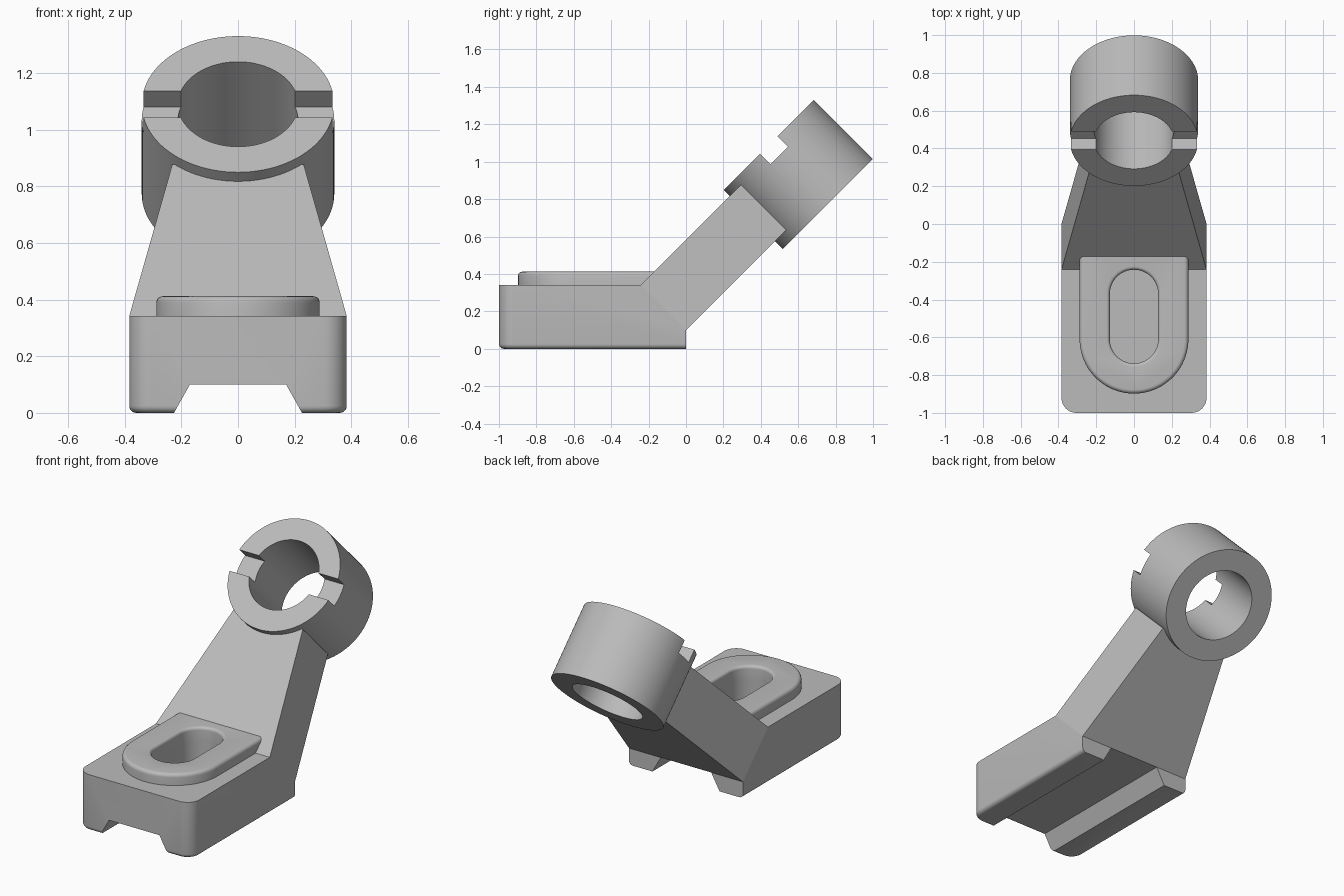
import bpy, bmesh, math
from mathutils import Matrix

cube = bpy.data.objects.get("Cube")
if cube:
    bpy.data.objects.remove(cube, do_unlink=True)

grey = bpy.data.materials.new("cast grey")
grey.use_nodes = True
COLOUR = (0.5, 0.5, 0.5, 1)
grey.diffuse_color = COLOUR
grey.node_tree.nodes["Principled BSDF"].inputs["Base Color"].default_value = COLOUR


def finish(bm, name):
    """Turn a bmesh into a named grey object."""
    bmesh.ops.recalc_face_normals(bm, faces=bm.faces[:])
    mesh = bpy.data.meshes.new(name)
    bm.to_mesh(mesh)
    bm.free()
    mesh.materials.append(grey)
    ob = bpy.data.objects.new(name, mesh)
    bpy.context.collection.objects.link(ob)
    return ob


def loft(loops):
    """Closed solid through matching loops of 3D points."""
    bm = bmesh.new()
    rings = [[bm.verts.new(p) for p in loop] for loop in loops]
    n = len(rings[0])
    bm.faces.new(rings[0])
    bm.faces.new(rings[-1])
    for a, b in zip(rings, rings[1:]):
        for i in range(n):
            bm.faces.new((a[i], a[(i + 1) % n], b[(i + 1) % n], b[i]))
    bmesh.ops.recalc_face_normals(bm, faces=bm.faces[:])
    return bm


def arc(cx, cy, r, start, end, steps):
    """Points on an arc, angles in degrees."""
    angles = [math.radians(start + (end - start) * i / steps) for i in range(steps + 1)]
    return [(cx + r * math.cos(a), cy + r * math.sin(a)) for a in angles]


def prism(outline, z0, z1):
    return loft([[(x, y, z) for x, y in outline] for z in (z0, z1)])


def round_rim(bm, z, back_y, radius):
    """Round the edges lying at height z, leaving the back edge sharp."""
    edges = [e for e in bm.edges
             if all(abs(v.co.z - z) < 1e-5 for v in e.verts)
             and not all(abs(v.co.y - back_y) < 1e-5 for v in e.verts)]
    bmesh.ops.bevel(bm, geom=edges, offset=radius, segments=5, profile=0.5, affect='EDGES')


def cut(ob, cutter):
    mod = ob.modifiers.new("cut", 'BOOLEAN')
    mod.operation = 'DIFFERENCE'
    mod.solver = 'EXACT'
    mod.object = cutter
    bpy.context.view_layer.objects.active = ob
    bpy.ops.object.modifier_apply(modifier=mod.name)


HALF, TOP, CHANNEL = 0.384, 0.342, 0.1
FOLD = CHANNEL - TOP          # y where the arm leaves the top of the foot

# Foot block with rounded front corners and a softened underside
outline = (arc(-HALF + 0.08, -0.92, 0.08, 180, 270, 10)
           + arc(HALF - 0.08, -0.92, 0.08, 270, 360, 10)
           + [(HALF, 0), (-HALF, 0)])
bm = prism(outline, 0, TOP)
round_rim(bm, 0, 0, 0.025)
foot = finish(bm, "foot")

# Raised pad, round at the front and running into the arm at the back
bm = prism(arc(0, -0.61, 0.288, 180, 360, 40) + [(0.288, -0.12), (-0.288, -0.12)],
           TOP - 0.02, 0.412)
round_rim(bm, 0.412, -0.12, 0.022)
pad = finish(bm, "raised_pad")

# Cutters: trapezoid channel, sloped back of the foot, blind slot with a flared rim
channel = [(-0.282, -0.1), (0.282, -0.1), (0.17, CHANNEL), (-0.17, CHANNEL)]
channel_cutter = finish(loft([[(x, y, z) for x, z in channel] for y in (-1.2, 0.2)]),
                        "channel_cutter")
slope = [(FOLD, TOP), (0, CHANNEL), (0.3, CHANNEL - 0.3), (0.3, 0.9), (FOLD - 0.4, TOP + 0.4)]
slope_cutter = finish(loft([[(x, y, z) for y, z in slope] for x in (-1, 1)]), "slope_cutter")


def slot_loop(r, z):
    pts = arc(0, -0.61, r, 180, 360, 24) + arc(0, -0.37, r, 0, 180, 24)
    return [(x, y, z) for x, y in pts]


R, F = 0.128, 0.018
loops = [slot_loop(R, 0.2)]
for i in range(6):
    a = math.radians(90 * i / 5)
    loops.append(slot_loop(R + F * (1 - math.cos(a)), 0.412 - F + F * math.sin(a)))
loops.append(slot_loop(R + F, 0.45))
slot_cutter = finish(loft(loops), "slot_cutter")

cut(foot, channel_cutter)
cut(foot, slope_cutter)
cut(foot, slot_cutter)
cut(pad, slot_cutter)

# Tapered arm rising at 45 degrees from the fold to the clamp ring
REACH = 0.535


def arm_section(half, d):
    return [(-half, FOLD + d, TOP + d), (half, FOLD + d, TOP + d),
            (half, d, CHANNEL + d), (-half, d, CHANNEL + d)]


arm = finish(loft([arm_section(HALF, 0), arm_section(0.232, REACH)]), "arm")

# Clamp ring: bored tube tilted 45 degrees, with a notch across its front face
LENGTH = 0.447
tilt = Matrix.Translation((0, 0.6, 0.932)) @ Matrix.Rotation(math.radians(45), 4, 'X')


def tilted(bm, name):
    bm.transform(tilt)
    return finish(bm, name)


def disc(r):
    return arc(0, 0, r, 0, 360, 96)[:-1]


ring = tilted(prism(disc(0.34), -LENGTH / 2, LENGTH / 2), "clamp_ring")
bore_cutter = tilted(prism(disc(0.212), -0.5, 0.5), "bore_cutter")
notch = [(-0.5, -0.066), (0.5, -0.066), (0.5, 0.066), (-0.5, 0.066)]
notch_cutter = tilted(prism(notch, LENGTH / 2 - 0.08, 0.5), "notch_cutter")
cut(ring, bore_cutter)
cut(ring, notch_cutter)

for helper in (channel_cutter, slope_cutter, slot_cutter, bore_cutter, notch_cutter):
    bpy.data.objects.remove(helper, do_unlink=True)

# Smooth the curved surfaces, keep the machined edges sharp
bpy.ops.object.select_all(action='DESELECT')
for ob in (foot, pad, arm, ring):
    ob.select_set(True)
bpy.context.view_layer.objects.active = foot
bpy.ops.object.shade_smooth_by_angle(angle=math.radians(30))
